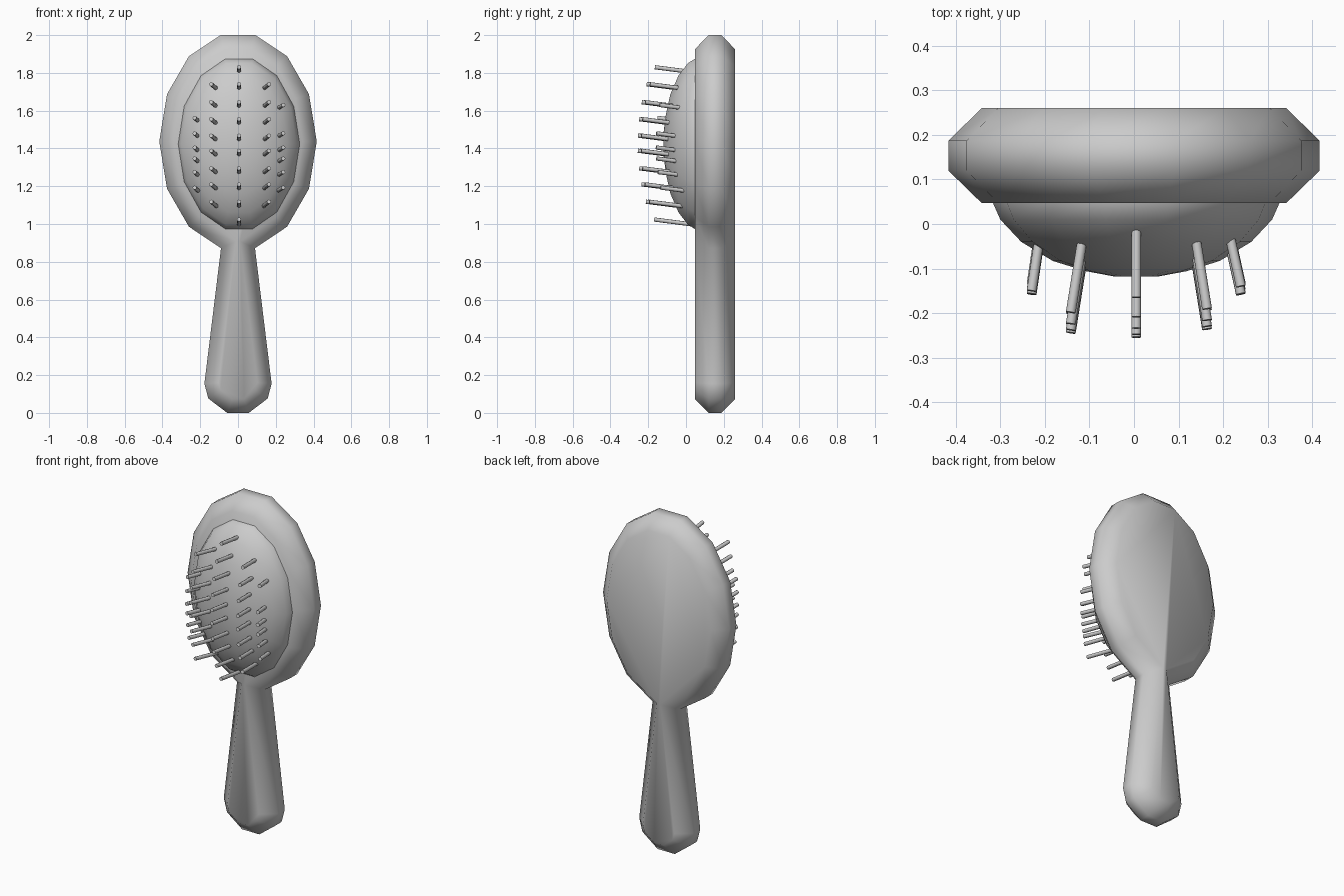
import bpy, bmesh
from math import sin, cos, sqrt, pi, radians
from mathutils import Vector

if "Cube" in bpy.data.objects:
    bpy.data.objects.remove(bpy.data.objects["Cube"])


def finish(name, bm):
    bmesh.ops.recalc_face_normals(bm, faces=bm.faces)
    mesh = bpy.data.meshes.new(name)
    bm.to_mesh(mesh)
    bm.free()
    ob = bpy.data.objects.new(name, mesh)
    bpy.context.collection.objects.link(ob)
    bpy.ops.object.select_all(action='DESELECT')
    ob.select_set(True)
    bpy.context.view_layer.objects.active = ob
    bpy.ops.object.shade_smooth_by_angle(angle=radians(50))
    return ob


def loft(name, rings):
    """Skin a stack of equal-length rings and close both ends."""
    bm = bmesh.new()
    vs = [[bm.verts.new(p) for p in r] for r in rings]
    n = len(rings[0])
    for a, b in zip(vs, vs[1:]):
        for i in range(n):
            j = (i + 1) % n
            bm.faces.new((a[i], a[j], b[j], b[i]))
    bm.faces.new(vs[0])
    bm.faces.new(vs[-1])
    return finish(name, bm)


def inset(pts, d):
    """Mitred inward offset of a clockwise outline in x, z."""
    out = []
    for i, p in enumerate(pts):
        e0 = (p - pts[i - 1]).normalized()
        e1 = (pts[(i + 1) % len(pts)] - p).normalized()
        n0, n1 = Vector((e0.y, -e0.x)), Vector((e1.y, -e1.x))
        out.append(p + (n0 + n1) * d / (1 + n0.dot(n1)))
    return out


# Head and handle: one paddle outline with chamfered rims
step = 2 * pi / 14
half = [(0.417 * cos(a), 1.437 + 0.577 * sin(a))
        for a in (k * step for k in (3, 2, 1, 0, -1, -2))]
half += [(0.09, 0.872), (0.178, 0.155), (0.157, 0.076), (0.057, 0.0)]
outline = [Vector(p) for p in half] + [Vector((-x, z)) for x, z in reversed(half)]
inner = inset(outline, 0.074)
loft("paddle_body", [[(p.x, y, p.y) for p in ring] for ring, y in
                     ((inner, 0.047), (outline, 0.12), (outline, 0.187), (inner, 0.26))])

# Domed bristle cushion
profile = [(1.0, 0.10), (1.0, 0.05), (0.945, 0.01), (0.8, -0.04),
           (0.58, -0.083), (0.35, -0.106), (0.15, -0.118)]
loft("cushion", [[(0.005 + 0.323 * s * cos(k * step), y, 1.424 + 0.464 * s * sin(k * step))
                  for k in range(14)] for s, y in profile])

# Bristles: columns of pins fanning outwards and slightly up
centre = [1.83, 1.74, 1.645, 1.555, 1.468, 1.388, 1.295, 1.21, 1.118, 1.024]
edge = [1.48, 1.405, 1.347, 1.275, 1.193]
columns = [  # tip x, tip y, x slope, heights
    (0.005, -0.255, 0.0, centre),
    (0.164, -0.237, 0.16, centre[1:-1]),
    (-0.142, -0.245, -0.16, centre[1:-1]),
    (0.24, -0.158, 0.22, [1.63] + edge),
    (-0.23, -0.158, -0.15, [1.562] + edge),
]
bm = bmesh.new()
for x, y0, slope, heights in columns:
    for z in heights:
        y = y0 + 0.17 * (1 - sqrt(1 - ((z - 1.424) / 0.46) ** 2))
        axis = Vector((slope, -1, 0.13)).normalized()
        rot = axis.to_track_quat('Z', 'Y').to_matrix().to_4x4()
        rot.translation = Vector((x, y, z)) - axis * 0.1
        bmesh.ops.create_cone(bm, cap_ends=True, segments=8, radius1=0.011,
                              radius2=0.011, depth=0.2, matrix=rot)
finish("bristles", bm)
